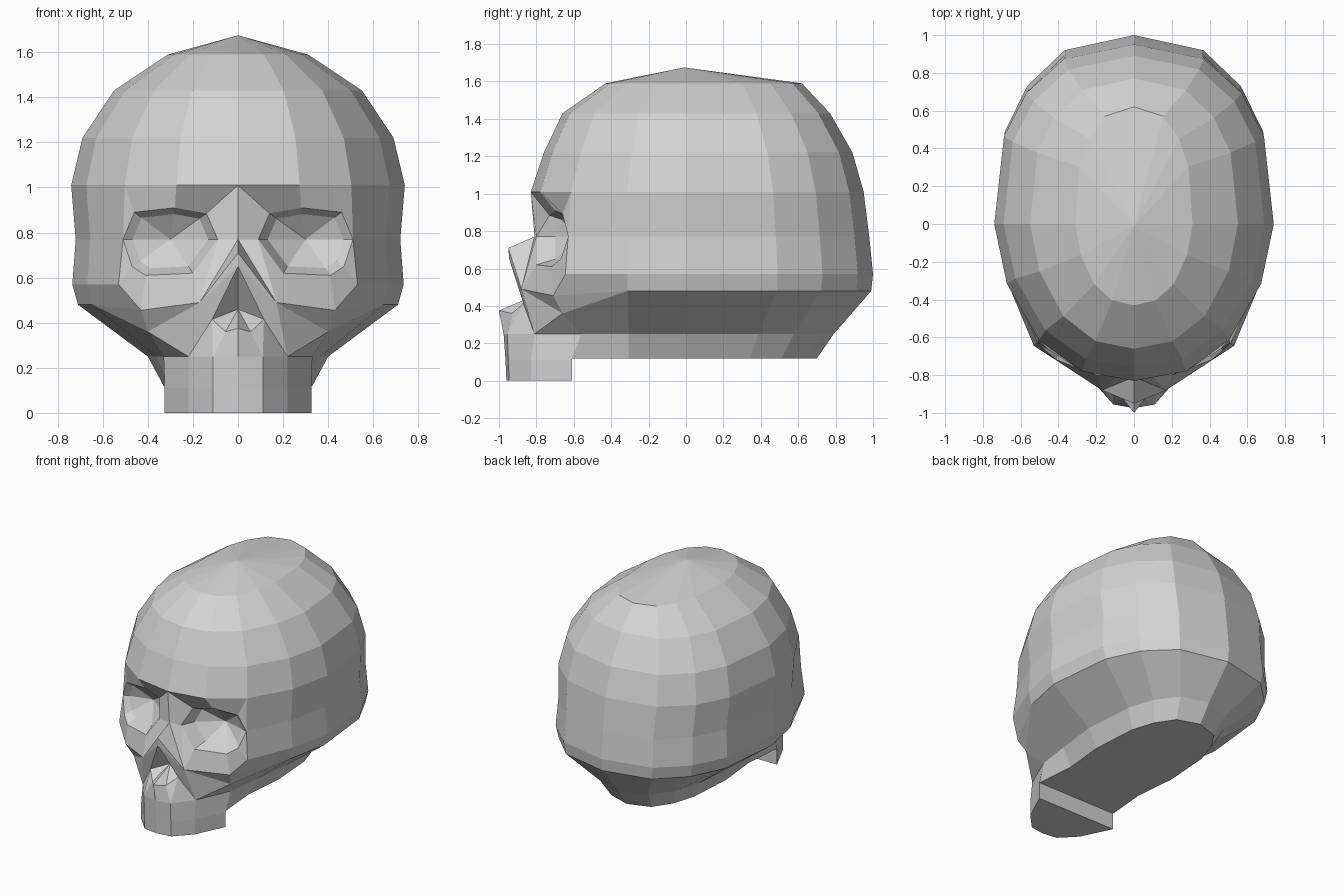
import bpy
import bmesh
from mathutils import Vector

cube = bpy.data.objects.get("Cube")
if cube:
    bpy.data.objects.remove(cube, do_unlink=True)

bone = bpy.data.materials.new("bone_grey")
bone.use_nodes = True
bone_colour = (0.65, 0.65, 0.65, 1)
bone.diffuse_color = bone_colour
bone.node_tree.nodes["Principled BSDF"].inputs["Base Color"].default_value = bone_colour


def build_mirrored(name, points, faces):
    """Make a flat-shaded mesh from its left half, mirrored and welded at x = 0."""
    bm = bmesh.new()
    for side in (1, -1):
        corners = {key: bm.verts.new((side * p[0], p[1], p[2]))
                   for key, p in points.items()}
        for face in faces:
            bm.faces.new([corners[key] for key in face])
    bmesh.ops.delete(bm, geom=[v for v in bm.verts if not v.link_faces], context='VERTS')
    bmesh.ops.remove_doubles(bm, verts=bm.verts, dist=0.001)
    bmesh.ops.recalc_face_normals(bm, faces=bm.faces)
    # the foremost face must look forward
    foremost = min(bm.faces, key=lambda f: f.calc_center_median().y)
    if foremost.normal.y > 0:
        bmesh.ops.reverse_faces(bm, faces=bm.faces)
    mesh = bpy.data.meshes.new(name)
    bm.to_mesh(mesh)
    bm.free()
    mesh.materials.append(bone)
    obj = bpy.data.objects.new(name, mesh)
    bpy.context.collection.objects.link(obj)
    return obj


# Cranium: one egg-shaped outline, scaled per level, open where the face sits
outline = [(0, -1), (.37, -.94), (.68, -.74), (.91, -.38), (1, 0),
           (.93, .49), (.77, .73), (.5, .92), (0, 1)]
# height, half width, reach forward, reach back
levels = [(1.59, .31, .43, .62), (1.43, .55, .66, .77), (1.22, .69, .76, .89),
          (1.01, .74, .83, .95), (.77, .72, .82, .98), (.57, .735, .82, 1),
          (.48, .71, .82, .99), (.25, .4, .81, .79), (.12, .33, .81, .7)]
brow_level = 3
temple = 3
last = len(outline) - 1
points = {"crown": (0, -.01, 1.675), "throat": (0, -.61, .12), "jaw_corner": (.325, -.61, .12)}
for k, (z, width, front, back) in enumerate(levels):
    for j, (u, v) in enumerate(outline):
        points[k, j] = (u * width, v * (front if v < 0 else back), z)

faces = [["crown", (0, j), (0, j + 1)] for j in range(last)]
for k in range(len(levels) - 1):
    for j in range(temple if k >= brow_level else 0, last):
        faces.append([(k, j), (k, j + 1), (k + 1, j + 1), (k + 1, j)])
floor_level = len(levels) - 1
faces.append(["throat", "jaw_corner"] + [(floor_level, j) for j in range(temple, last + 1)])
build_mirrored("cranium", points, faces)

# Face: brow, eye sockets, cheekbones, nose opening and upper jaw
face_points = {
    # bridge
    "d": (0, -.81, .77),
    # eye socket rim
    "e": (.14, -.73, .885), "f": (.28, -.7, .91), "g": (.46, -.66, .89),
    "h": (.51, -.63, .77), "i": (.47, -.67, .65), "j": (.41, -.72, .61),
    "k": (.2, -.8, .62), "l": (.09, -.8, .77),
    # nasal bone and cheek
    "m": (0, -.95, .71), "n": (0, -.945, .65), "o": (.17, -.88, .49),
    "p": (.43, -.71, .455), "q": (.53, -.645, .57), "v": (.4, -.66, .36),
    # nose opening
    "w": (.115, -.87, .415), "x": (.055, -.93, .36), "y": (0, -1, .375), "z": (0, -.8, .46),
    # top of the tooth row
    "A": (0, -.975, .25), "B": (.11, -.955, .25), "C": (.22, -.81, .25), "D": (.33, -.56, .25),
    "E": points["jaw_corner"],
}
# brow edge and temple joins shared with the cranium
for j, key in enumerate("abc"):
    face_points[key] = points[brow_level, j]
for k, key in enumerate("UTRSWX"):
    face_points[key] = points[brow_level + k, temple]
face_faces = ("abfe aeld bcgf chg dlo lko dom mon kjpo jiqp ihq "
              "cUTh hTRq qRSp pSv vSWD vDC DWXE "
              "opv ovC oCw wCB wBx xBAy now nwz wxz xyz").split()

# Socket: a thick bevelled rim, then a shallow hollow
rim = "efghijkl"
socket_centre = Vector((.3, -.57, .77))
face_points["pit"] = socket_centre
for key in rim:
    outer = Vector(face_points[key])
    inner = outer.lerp(socket_centre, .2)
    inner.y = outer.y * .5 - .3
    face_points["inner_" + key] = inner
for here, there in zip(rim, rim[1:] + rim[0]):
    face_faces.append([here, there, "inner_" + there, "inner_" + here])
    face_faces.append(["inner_" + here, "inner_" + there, "pit"])
build_mirrored("face", face_points, face_faces)

# Tooth block: a faceted arch with a flat back
arch_levels = {
    "top": (.25, [(0, -.975), (.11, -.955), (.22, -.81), (.33, -.56), (0, -.56)]),
    "middle": (.11, [(0, -.965), (.11, -.95), (.22, -.83), (.325, -.61), (0, -.61)]),
    "base": (0, [(0, -.96), (.11, -.945), (.22, -.83), (.325, -.61), (0, -.61)]),
}
points = {(level, j): (x, y, z)
          for level, (z, arch) in arch_levels.items() for j, (x, y) in enumerate(arch)}
faces = [[(level, j) for j in range(5)] for level in ("top", "base")]
for upper, lower in (("top", "middle"), ("middle", "base")):
    for j in range(4):
        faces.append([(upper, j), (upper, j + 1), (lower, j + 1), (lower, j)])
build_mirrored("tooth_block", points, faces)
